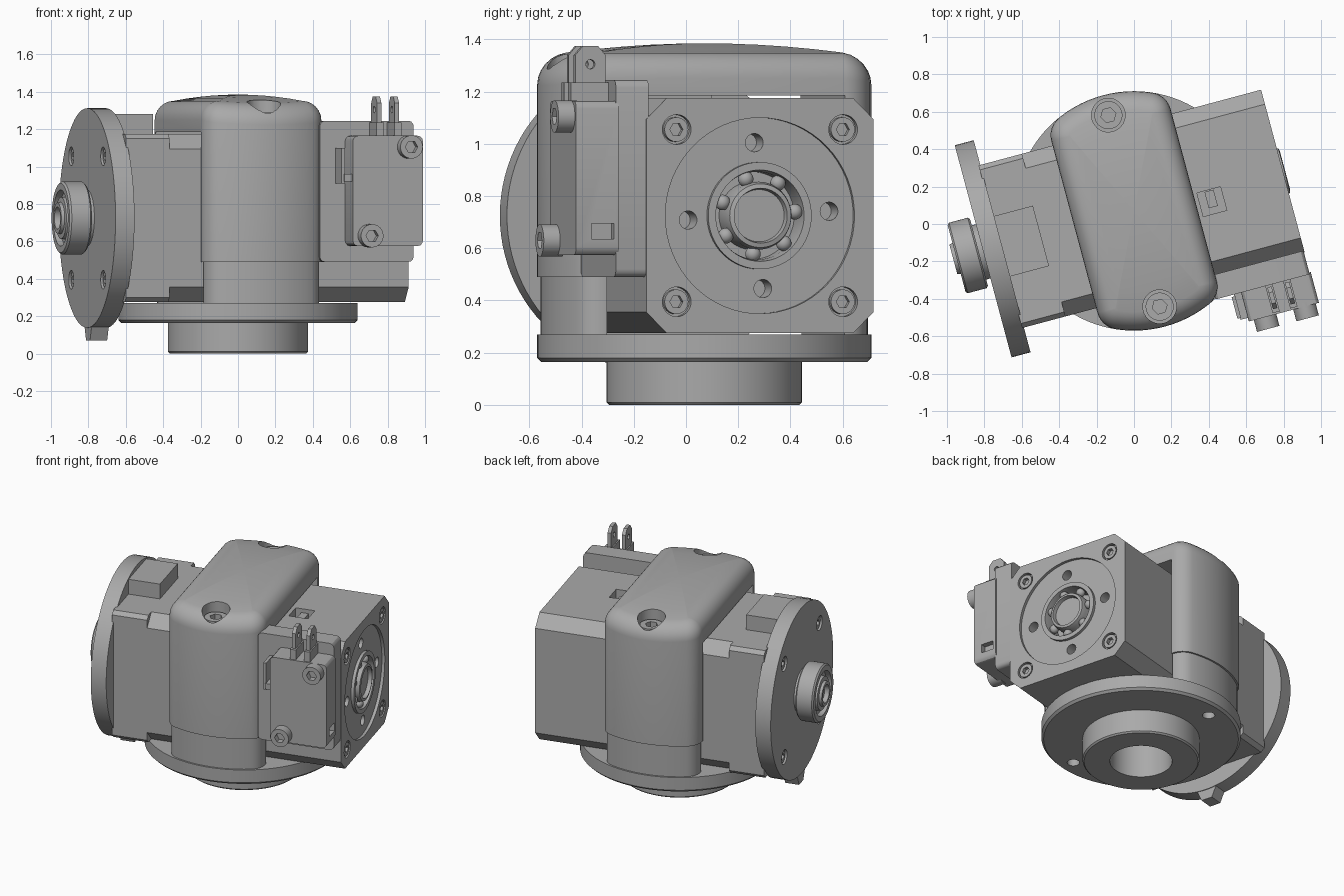
import bpy, bmesh
from math import sin, cos, pi, sqrt, atan2, radians
from mathutils import Matrix, Vector

if "Cube" in bpy.data.objects:
    bpy.data.objects.remove(bpy.data.objects["Cube"])

grey = bpy.data.materials.new("machined grey")
grey.use_nodes = True
grey.diffuse_color = (0.4, 0.4, 0.4, 1)
grey.node_tree.nodes["Principled BSDF"].inputs["Base Color"].default_value = (0.4, 0.4, 0.4, 1)

# Local frame: x along the drive axis, turned 15 degrees on the base
FRAME = Matrix.Translation((0, 0.07, 0)) @ Matrix.Rotation(radians(15), 4, "Z")
AXIS = 0.725
HALF = 0.45
RIGHT, LEFT, FRONT, UP = (1, 0, 0), (-1, 0, 0), (0, -1, 0), (0, 0, 1)
parts = []


def finish(name, bm):
    bmesh.ops.remove_doubles(bm, verts=bm.verts, dist=1e-5)
    bmesh.ops.recalc_face_normals(bm, faces=bm.faces)
    mesh = bpy.data.meshes.new(name)
    bm.to_mesh(mesh)
    bm.free()
    mesh.materials.append(grey)
    return place(name, mesh, Matrix())


def place(name, mesh, matrix):
    obj = bpy.data.objects.new(name, mesh)
    bpy.context.collection.objects.link(obj)
    obj.matrix_world = FRAME @ matrix
    parts.append(obj)
    return obj


def facing(origin, direction):
    return Matrix.Translation(origin) @ Vector(direction).to_track_quat("Z", "Y").to_matrix().to_4x4()


def lathe(name, profile, origin=(0, 0, 0), direction=UP, steps=64):
    """Spin (radius, height) points round an axis."""
    bm = bmesh.new()
    vs = [bm.verts.new((r, 0, h)) for r, h in profile]
    es = [bm.edges.new(p) for p in zip(vs, vs[1:])]
    bmesh.ops.spin(bm, geom=vs + es, cent=(0, 0, 0), axis=(0, 0, 1), angle=2 * pi, steps=steps)
    bm.transform(facing(origin, direction))
    return finish(name, bm)


def rod(name, r, low, high, origin=(0, 0, 0), direction=UP, steps=32):
    return lathe(name, [(0, low), (r, low), (r, high), (0, high)], origin, direction, steps)


def prism(name, outline, low, high):
    """Extrude a (y, z) outline along x."""
    bm = bmesh.new()
    face = bm.faces.new([bm.verts.new((low, y, z)) for y, z in outline])
    geom = bmesh.ops.extrude_face_region(bm, geom=[face])["geom"]
    bmesh.ops.translate(bm, vec=(high - low, 0, 0), verts=[g for g in geom if isinstance(g, bmesh.types.BMVert)])
    return finish(name, bm)


def box(name, x, y, z, bevel=0, axis=None):
    bm = bmesh.new()
    bmesh.ops.create_cube(bm, size=1)
    for v in bm.verts:
        v.co = [a + (b - a) * (c + 0.5) for (a, b), c in zip((x, y, z), v.co)]
    if bevel:
        edges = [e for e in bm.edges if axis is None or
                 abs((e.verts[0].co - e.verts[1].co).normalized()[axis]) > 0.9]
        bmesh.ops.bevel(bm, geom=edges, offset=bevel, segments=3, profile=0.5, affect="EDGES")
    return finish(name, bm)


def cut(obj, cutters):
    """Subtract the cutters, then drop them."""
    for c in cutters:
        c.hide_render = True
        mod = obj.modifiers.new("cut", "BOOLEAN")
        mod.object, mod.operation, mod.solver = c, "DIFFERENCE", "EXACT"
    bpy.context.view_layer.update()
    mesh = bpy.data.meshes.new_from_object(obj.evaluated_get(bpy.context.evaluated_depsgraph_get()))
    obj.modifiers.clear()
    obj.data = mesh
    for c in cutters:
        parts.remove(c)
        bpy.data.objects.remove(c)


def block(c):
    h = HALF
    ring = [(h, h - c), (h - c, h), (c - h, h), (-h, h - c), (-h, c - h), (c - h, -h), (h - c, -h), (h, c - h)]
    return [(y, AXIS + z) for y, z in ring]


def yoke_ring(d):
    """Slab with round ends and rounded corners, inset by d."""
    hw, big, c = 0.33 - d, 0.64 - d, 0.12 - d
    cx = hw - c
    cy = sqrt((big - c) ** 2 - cx ** 2)
    a = atan2(cy, cx)
    quad = [(cx + c * cos(a * i / 6), cy + c * sin(a * i / 6)) for i in range(7)]
    quad += [(big * cos(t), big * sin(t)) for t in (a + (pi / 2 - a) * i / 6 for i in range(1, 7))]
    half = quad + [(-x, y) for x, y in quad[-2::-1]]
    return half + [(-x, -y) for x, y in half]


def loft(name, rings):
    bm = bmesh.new()
    loops = [[bm.verts.new(p) for p in ring] for ring in rings]
    for lo, hi in zip(loops, loops[1:]):
        for i in range(len(lo)):
            bm.faces.new((lo[i - 1], lo[i], hi[i], hi[i - 1]))
    bm.faces.new(loops[0])
    bm.faces.new(loops[-1])
    return finish(name, bm)


# Base flange with hollow spigot
base = lathe("base_flange", [(0, 0.24), (0.2, 0.24), (0.2, 0), (0.365, 0), (0.375, 0.01), (0.375, 0.165),
                             (0.625, 0.165), (0.64, 0.18), (0.64, 0.27), (0, 0.27)], steps=96)
cut(base, [rod("hole", 0.04, 0.1, 0.25, (0, s * 0.53, 0)) for s in (1, -1)])

# Yoke: domed arch over two pedestals
def dome(y):
    return 1.385 - 0.15 * y * y

R = 0.1
rings = [[(x, y, 0.49) for x, y in yoke_ring(0)]]
for i in range(7):
    t = pi / 2 * i / 6
    rings.append([(x, y, dome(y) - R + R * sin(t)) for x, y in yoke_ring(R * (1 - cos(t)))])
for s in (0.8, 0.6, 0.4, 0.2, 0.05):
    rings.append([(x * s, y * s, dome(y * s)) for x, y in yoke_ring(R)])
yoke = loft("yoke", rings)
cut(yoke, [box("opening", (-1, 1), (-0.47, 0.47), (0, 1.185))] +
    [rod("bore", 0.09, 1.25, 1.6, (0, s * 0.53, 0)) for s in (1, -1)])
pedestal = loft("yoke_pedestals", [[(x, y, z) for x, y in yoke_ring(0.012)] for z in (0.26, 0.49)])
cut(pedestal, [box("opening", (-1, 1), (-0.47, 0.47), (0, 1))])

# Socket screw, shared by every fixing
screw = rod("screw", 1, -1.4, 0)
cut(screw, [rod("socket", 0.55, -0.7, 1, steps=6)])
screw_mesh = screw.data
parts.remove(screw)
bpy.data.objects.remove(screw)


def add_screw(name, origin, direction, r):
    place(name, screw_mesh, facing(origin, direction) @ Matrix.Scale(r, 4))


for s in (1, -1):
    add_screw("yoke_screw", (0, s * 0.53, 1.29), UP, 0.075)

# Drive housing with chamfered edges and face recesses
corners = [(a * 0.33, AXIS + b * 0.33) for a in (1, -1) for b in (1, -1)]
housing = prism("drive_housing", block(0.08), -0.5, 0.824)
cutters = [rod("recess", 0.375, -0.02, 0.1, (0.824, 0, AXIS), RIGHT, 64),
           rod("seat", 0.205, -0.12, 0.1, (0.824, 0, AXIS), RIGHT, 64),
           box("pocket", (0.35, 0.48), (-0.125, 0.005), (1.07, 1.3))]
cutters += [rod("bolt_hole", 0.035, -0.12, 0.1, (0.824, 0.28 * cos(t), AXIS + 0.28 * sin(t)), RIGHT)
            for t in (pi * i / 2 + 0.06 for i in range(4))]
cutters += [rod("bore", 0.057, -0.03, 0.1, (0.824, y, z), RIGHT) for y, z in corners]
cut(housing, cutters)
for y, z in corners:
    add_screw("housing_screw", (0.82, y, z), RIGHT, 0.047)
box("pocket_plug", (0.39, 0.44), (-0.09, 0.0), (1.05, 1.15))
prism("output_housing", block(0.025), -0.74, -0.5)
box("connector_block", (-0.735, -0.515), (-0.167, 0.167), (1.1, 1.28))

# Open ball bearing and shaft in the drive face
face = (0.824, 0, AXIS)
lathe("bearing_outer_ring", [(0.205, -0.12), (0.205, 0), (0.175, 0), (0.168, -0.04), (0.168, -0.12)], face, RIGHT)
lathe("bearing_inner_ring", [(0.13, -0.12), (0.13, -0.02), (0.122, 0.008), (0.105, 0.012),
                             (0.1, -0.015), (0, -0.015)], face, RIGHT)
for i in range(7):
    t = 2 * pi * i / 7 + 0.1
    bm = bmesh.new()
    bmesh.ops.create_uvsphere(bm, u_segments=16, v_segments=10, radius=0.03)
    bm.transform(Matrix.Translation((0.79, 0.148 * cos(t), AXIS + 0.148 * sin(t))))
    finish("bearing_ball", bm)

# Output disc with locating tab, screws and bearing hub
disc = rod("output_disc", 0.587, 0.73, 0.835, (0, 0, AXIS), LEFT, 96)
cut(disc, [rod("bore", 0.05, 0.81, 1, (0, y, z), LEFT) for y, z in corners])
for y, z in corners:
    add_screw("disc_screw", (-0.825, y, z), LEFT, 0.042)
prism("locating_tab", [(-0.08, 0.16), (-0.04, 0.07), (0.04, 0.07), (0.08, 0.16)], -0.83, -0.735)
lathe("output_hub", [(0.15, 0.82), (0.15, 0.858), (0.185, 0.858), (0.195, 0.868), (0.195, 0.972), (0.185, 0.982),
                     (0.15, 0.982), (0.145, 0.95), (0.115, 0.95), (0.112, 0.98), (0.085, 0.982),
                     (0.082, 1), (0.06, 1), (0.055, 0.97), (0, 0.97)], (0, 0, AXIS), LEFT)

# Limit switch: bracket, body, terminals and screws
box("switch_bracket", (0.3, 0.82), (-0.57, -0.44), (0.49, 1.245), 0.03, 1)
body = box("switch_body", (0.44, 0.828), (-0.73, -0.56), (0.575, 1.165), 0.03, 1)
cut(body, [box("window", (0.79, 0.9), (-0.67, -0.58), (0.635, 0.695))])
for x, z in ((0.53, 0.63), (0.748, 1.105)):
    add_screw("switch_screw", (x, -0.795, z), FRONT, 0.062)
for x in (0.594, 0.692):
    box("terminal_foot", (x - 0.02, x + 0.02), (-0.72, -0.565), (1.15, 1.235))
    blade = prism("terminal_blade", [(-0.7, 1.16), (-0.58, 1.16), (-0.58, 1.34), (-0.61, 1.375),
                                     (-0.67, 1.375), (-0.7, 1.34)], x - 0.012, x + 0.012)
    cut(blade, [rod("hole", 0.018, -1, 1, (x, -0.64, 1.305), RIGHT, 16)])
box("side_terminal_foot", (0.4, 0.45), (-0.71, -0.57), (0.92, 0.96))
box("side_terminal", (0.385, 0.405), (-0.7, -0.58), (0.91, 1.1))

# Smooth round surfaces, keep sharp edges
bpy.ops.object.select_all(action="DESELECT")
for obj in parts:
    obj.select_set(True)
bpy.context.view_layer.objects.active = parts[0]
bpy.ops.object.shade_smooth_by_angle(angle=radians(30))
